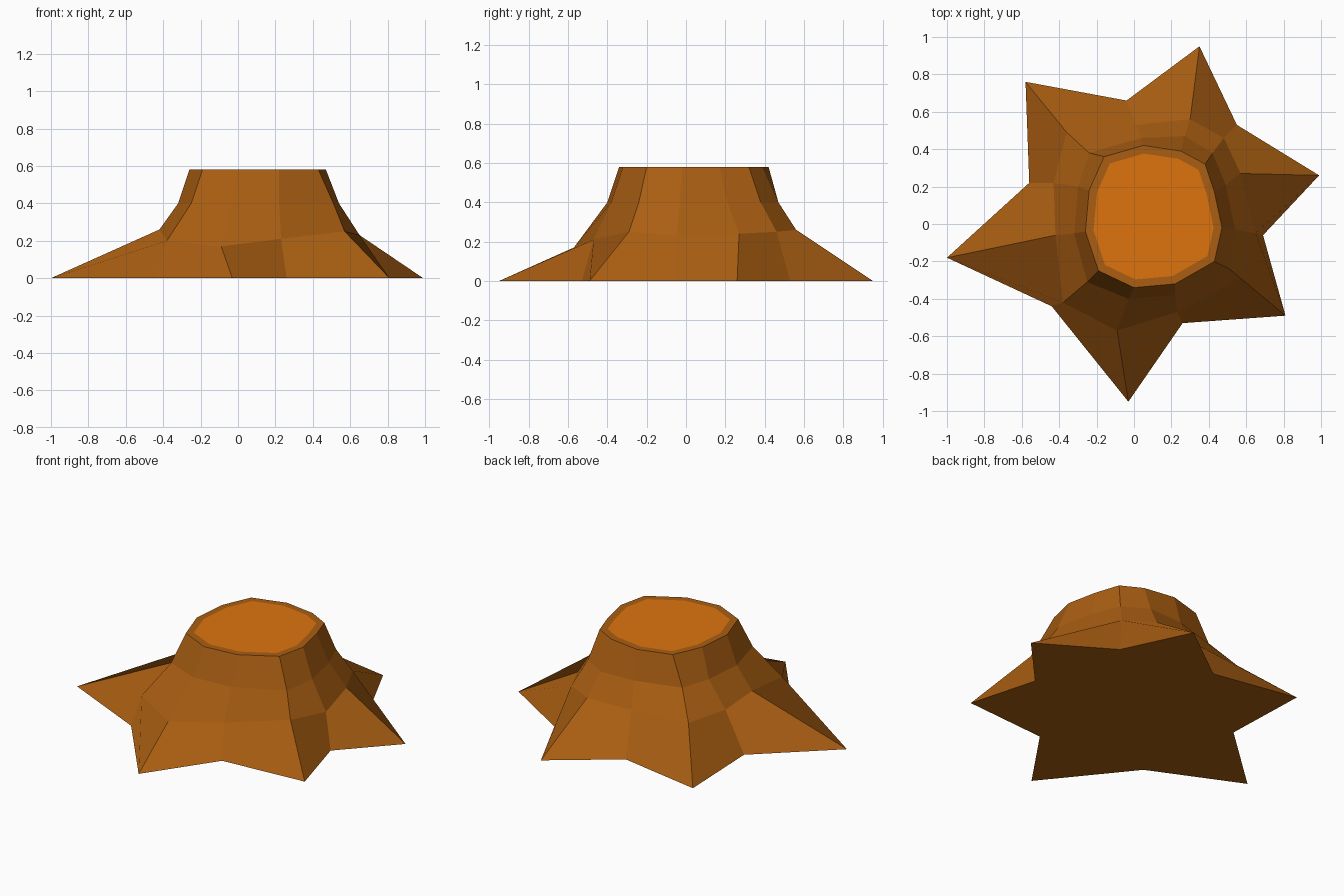
import bpy
import bmesh

# Remove the default object
default_cube = bpy.data.objects.get("Cube")
if default_cube:
    bpy.data.objects.remove(default_cube, do_unlink=True)

WAIST_HEIGHT = 0.4
RIM_HEIGHT = 0.58
RIM_WIDTH = 0.043


def make_material(name, colour):
    material = bpy.data.materials.new(name)
    material.use_nodes = True
    material.diffuse_color = colour
    shader = next(n for n in material.node_tree.nodes if n.type == "BSDF_PRINCIPLED")
    shader.inputs["Base Color"].default_value = colour
    shader.inputs["Roughness"].default_value = 0.9
    return material


bark_brown = make_material("bark_brown", (0.40, 0.112, 0.006, 1))
cut_wood_orange = make_material("cut_wood_orange", (0.73, 0.175, 0.004, 1))

bm = bmesh.new()
ridges = []


def ridge(foot, shoulder, waist, rim):
    """One vertical line of the trunk, from the ground up to the cut."""
    points = [(*foot, 0), shoulder, (*waist, WAIST_HEIGHT), (*rim, RIM_HEIGHT)]
    ridges.append([bm.verts.new(point) for point in points])


# Root tips and the hollows between them, alternating counter-clockwise
ridge(foot=(.99, .26), shoulder=(.57, .27, .24), waist=(.49, .21), rim=(.43, .17))
ridge(foot=(.55, .53), shoulder=(.48, .46, .25), waist=(.42, .38), rim=(.38, .32))
ridge(foot=(.35, .95), shoulder=(.30, .56, .26), waist=(.27, .47), rim=(.25, .39))
ridge(foot=(-.04, .66), shoulder=(.01, .53, .25), waist=(.04, .46), rim=(.05, .42))
ridge(foot=(-.58, .76), shoulder=(-.36, .49, .25), waist=(-.24, .38), rim=(-.16, .36))
ridge(foot=(-.56, .22), shoulder=(-.43, .22, .25), waist=(-.3, .2), rim=(-.24, .18))
ridge(foot=(-1, -.18), shoulder=(-.42, -.06, .26), waist=(-.32, -.05), rim=(-.26, -.04))
ridge(foot=(-.44, -.44), shoulder=(-.38, -.42, .2), waist=(-.25, -.31), rim=(-.19, -.25))
ridge(foot=(-.03, -.95), shoulder=(-.09, -.57, .17), waist=(-.03, -.4), rim=(0, -.34))
ridge(foot=(.26, -.53), shoulder=(.23, -.47, .21), waist=(.22, -.38), rim=(.22, -.32))
ridge(foot=(.81, -.49), shoulder=(.57, -.29, .25), waist=(.51, -.24), rim=(.43, -.2))
ridge(foot=(.69, -.06), shoulder=(.65, -.05, .23), waist=(.54, -.03), rim=(.47, -.02))

# Bark walls, each face starting so that it folds from the root tip to the hollow
for i, right in enumerate(ridges):
    left = ridges[(i + 1) % len(ridges)]
    for low in range(len(right) - 1):
        high = low + 1
        corners = [right[low], left[low], left[high], right[high]]
        if i % 2:
            corners = corners[1:] + corners[:1]
        bm.faces.new(corners)

# Underside and sawn top
bm.faces.new([line[0] for line in reversed(ridges)])
cut_face = bm.faces.new([line[-1] for line in ridges])
bm.normal_update()

# Bark rim around the cut wood
bmesh.ops.inset_region(bm, faces=[cut_face], thickness=RIM_WIDTH, use_even_offset=True)
cut_face.material_index = 1

mesh = bpy.data.meshes.new("tree_stump")
bm.to_mesh(mesh)
bm.free()
mesh.materials.append(bark_brown)
mesh.materials.append(cut_wood_orange)
stump = bpy.data.objects.new("tree_stump", mesh)
bpy.context.collection.objects.link(stump)
